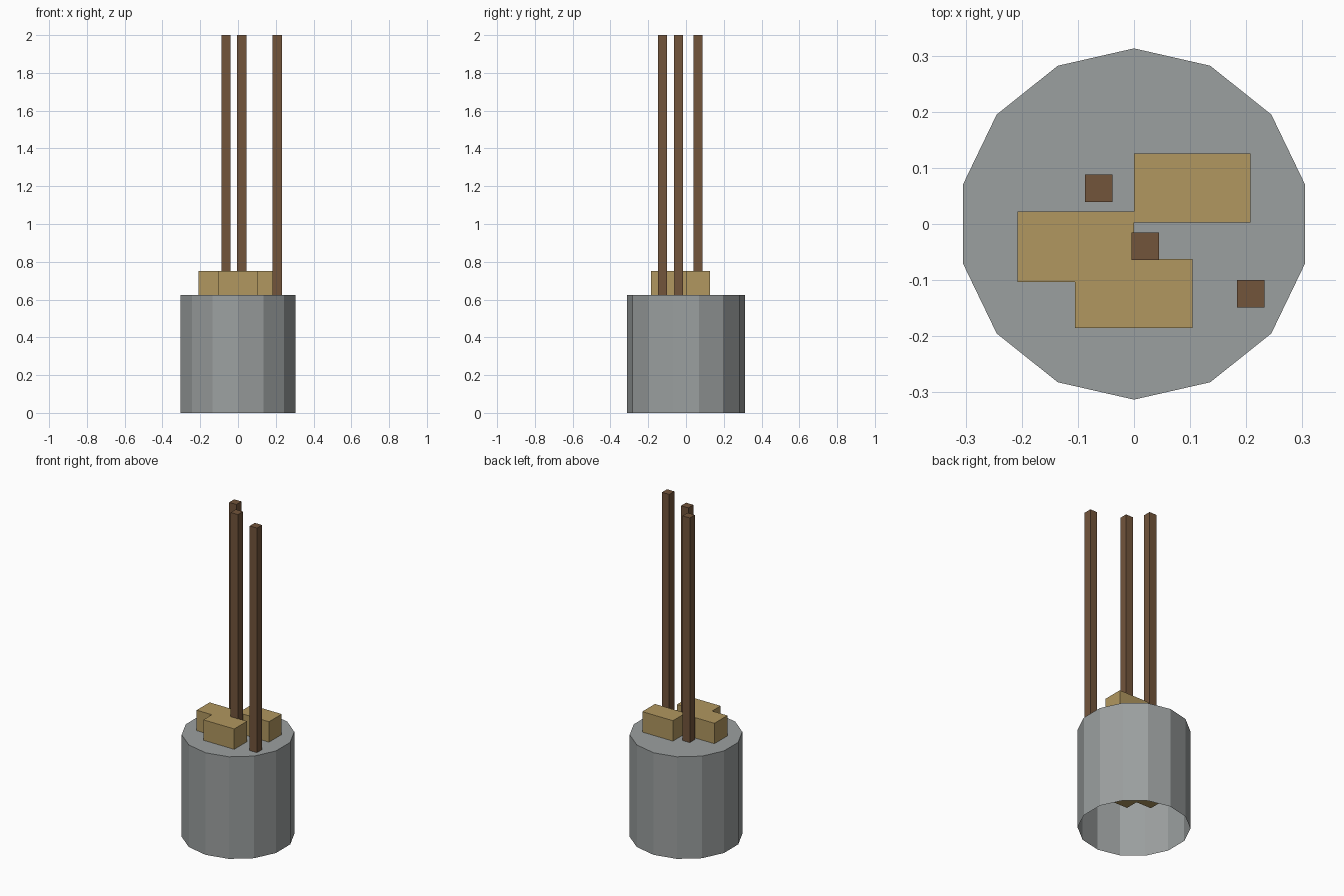
import bpy, bmesh, math
from mathutils import Matrix, Vector

default = bpy.data.objects.get("Cube")
if default:
    bpy.data.objects.remove(default, do_unlink=True)


def material(name, rgb):
    m = bpy.data.materials.new(name)
    m.use_nodes = True
    m.diffuse_color = (*rgb, 1)
    m.node_tree.nodes["Principled BSDF"].inputs["Base Color"].default_value = (*rgb, 1)
    return m


def add_object(name, bm, mat):
    mesh = bpy.data.meshes.new(name)
    bm.to_mesh(mesh)
    bm.free()
    mesh.materials.append(mat)
    obj = bpy.data.objects.new(name, mesh)
    bpy.context.collection.objects.link(obj)
    return obj


def box(name, low, high, mat):
    low, high = Vector(low), Vector(high)
    bm = bmesh.new()
    bmesh.ops.create_cube(bm, size=1)
    bmesh.ops.scale(bm, vec=high - low, verts=bm.verts)
    bmesh.ops.translate(bm, vec=(low + high) / 2, verts=bm.verts)
    return add_object(name, bm, mat)


grey = material("stone grey", (0.33, 0.35, 0.35))
gold = material("straw gold", (0.44, 0.31, 0.115))
brown = material("wood brown", (0.17, 0.09, 0.044))

# Fourteen-sided drum, closed on top and open underneath
SIDES, RADIUS, HEIGHT = 14, 0.313, 0.625
bm = bmesh.new()
bmesh.ops.create_cone(bm, cap_ends=True, segments=SIDES, radius1=RADIUS, radius2=RADIUS,
                      depth=HEIGHT, matrix=Matrix.Translation((0, 0, HEIGHT / 2)))
# Turn a corner to face the back
corner = bm.verts[:][0].co
turn = math.pi / 2 - math.atan2(corner.y, corner.x)
bmesh.ops.rotate(bm, cent=(0, 0, 0), matrix=Matrix.Rotation(turn, 3, "Z"), verts=bm.verts)
bm.normal_update()
bottom = [f for f in bm.faces if f.normal.z < -0.9]
bmesh.ops.delete(bm, geom=bottom, context="FACES_ONLY")
add_object("drum", bm, grey)

# Blocks sunk through the drum top
blocks = {
    "back_block": ((0, 0.003), (0.208, 0.126)),
    "middle_block": ((-0.208, -0.103), (0, 0.022)),
    "front_block": ((-0.105, -0.185), (0.104, -0.062)),
}
for name, (low, high) in blocks.items():
    box(name, (*low, 0.25), (*high, 0.75), gold)

# Tall square sticks
sticks = {"back_stick": (-0.063, 0.064), "middle_stick": (0.02, -0.04), "front_stick": (0.208, -0.124)}
HALF = 0.0245
for name, (x, y) in sticks.items():
    box(name, (x - HALF, y - HALF, 0.5), (x + HALF, y + HALF, 2), brown)
